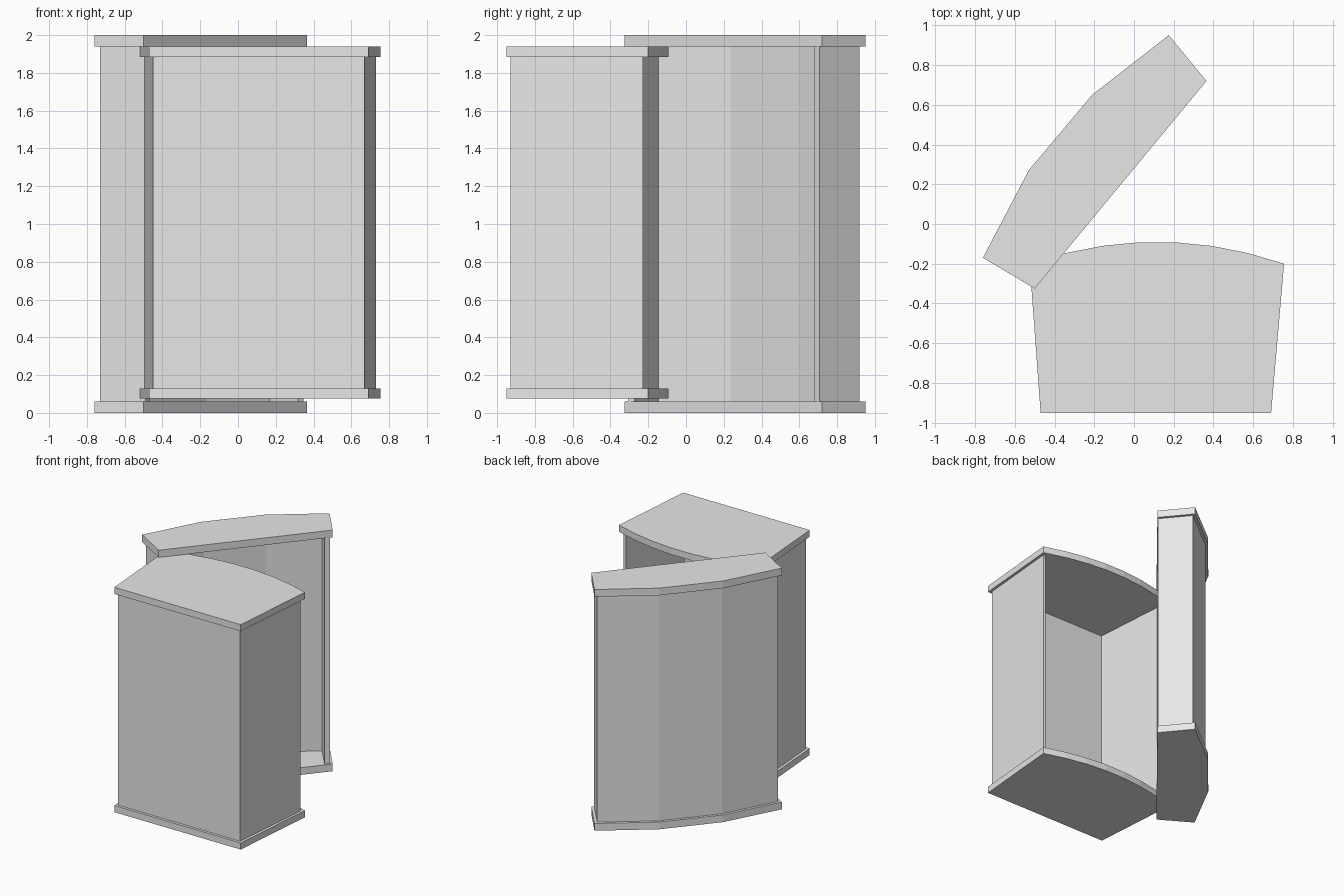
import bpy
import bmesh
from mathutils import Vector

cube = bpy.data.objects.get("Cube")
if cube:
    bpy.data.objects.remove(cube, do_unlink=True)

GREY = (0.8, 0.8, 0.8, 1.0)
grey = bpy.data.materials.new("light_grey")
grey.use_nodes = True
grey.diffuse_color = GREY
grey.node_tree.nodes["Principled BSDF"].inputs["Base Color"].default_value = GREY


def prism(name, outline, z0, z1):
    """Extrude a plan outline from z0 to z1."""
    bm = bmesh.new()
    base = bm.faces.new([bm.verts.new((x, y, z0)) for x, y in outline])
    top = bmesh.ops.extrude_face_region(bm, geom=[base])["geom"]
    verts = [v for v in top if isinstance(v, bmesh.types.BMVert)]
    bmesh.ops.translate(bm, verts=verts, vec=(0, 0, z1 - z0))
    bmesh.ops.recalc_face_normals(bm, faces=bm.faces)
    mesh = bpy.data.meshes.new(name)
    bm.to_mesh(mesh)
    bm.free()
    mesh.materials.append(grey)
    obj = bpy.data.objects.new(name, mesh)
    bpy.context.collection.objects.link(obj)
    return obj


def offset(path, dist):
    """Shift an open path to its left with mitred corners."""
    pts = [Vector(p) for p in path]
    normals = []
    for a, b in zip(pts, pts[1:]):
        d = (b - a).normalized()
        normals.append(Vector((-d.y, d.x)))
    result = []
    for i, p in enumerate(pts):
        n0 = normals[max(i - 1, 0)]
        n1 = normals[min(i, len(normals) - 1)]
        result.append(p + (n0 + n1) * dist / (1 + n0.dot(n1)))
    return result


def walls(name, path, inset, thickness, z0, z1):
    """Folded wall of even thickness, set in from the plate edge."""
    outer = offset(path, inset)
    inner = offset(outer, thickness)
    return prism(name, outer + inner[::-1], z0, z1)


# Main case: tapered plan with a bowed open back
MID, HALF, SEGMENTS = 0.115, 0.64, 7
bow = []
for i in range(SEGMENTS + 1):
    t = 1 - 2 * i / SEGMENTS
    bow.append((MID + HALF * t, -0.2 + 0.11 * (1 - t * t)))
case_plate = [(-0.47, -0.95), (0.69, -0.95)] + bow
prism("case_bottom_plate", case_plate, 0.075, 0.13)
prism("case_top_plate", case_plate, 1.885, 1.94)
case_path = [(-0.523, -0.23), (-0.47, -0.95), (0.69, -0.95), (0.753, -0.23)]
walls("case_walls", case_path, 0.022, 0.02, 0.13, 1.885)

# Swung-open door: faceted shell, open on the side facing the case
door_plate = [(0.365, 0.72), (0.175, 0.95), (-0.21, 0.65),
              (-0.53, 0.27), (-0.76, -0.17), (-0.5, -0.325)]
prism("door_bottom_plate", door_plate, 0.0, 0.06)
prism("door_top_plate", door_plate, 1.94, 2.0)
walls("door_walls", door_plate, 0.022, 0.04, 0.06, 1.94)
